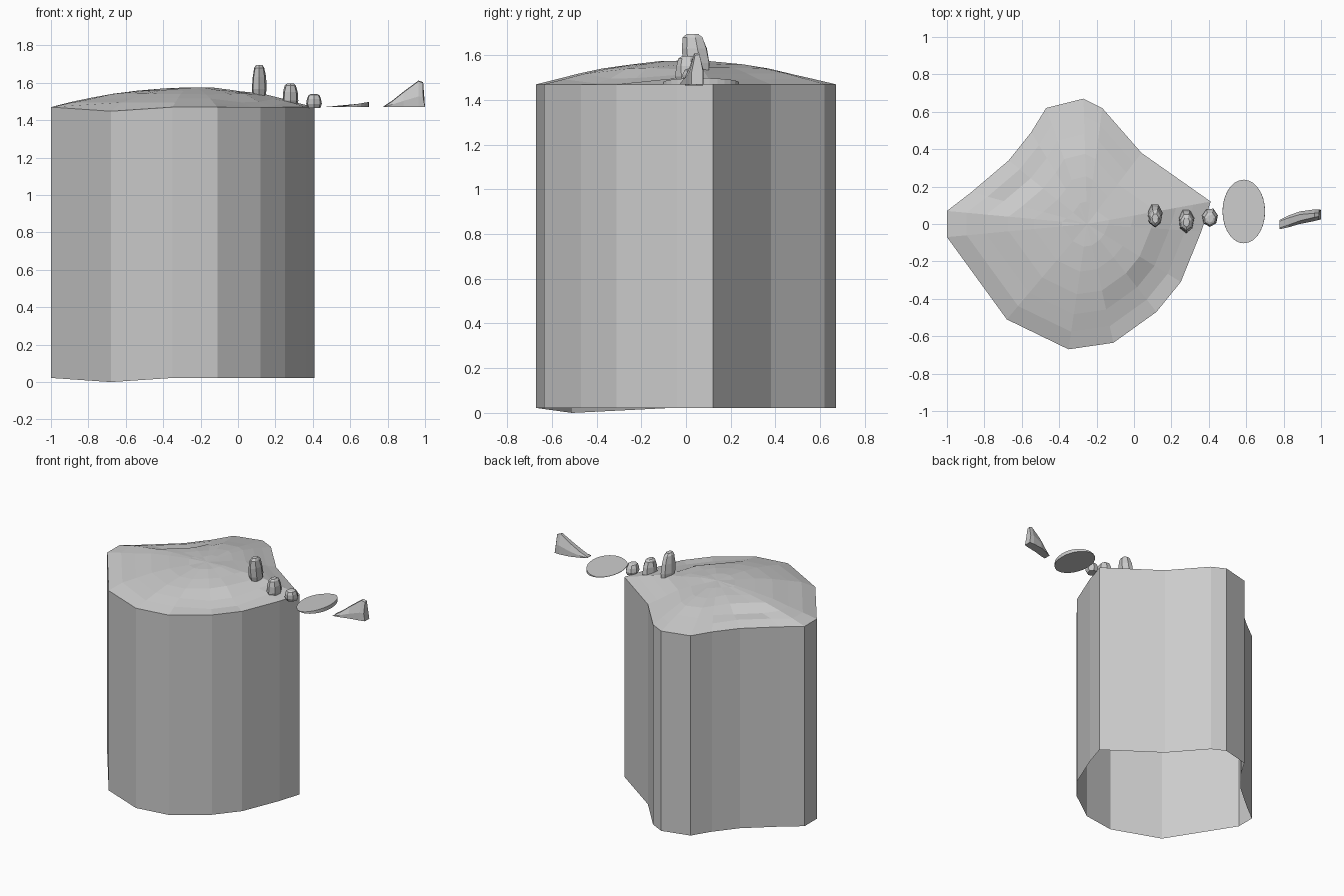
import bpy, bmesh, random
from math import cos, sin, pi
from mathutils import Vector

if "Cube" in bpy.data.objects:
    bpy.data.objects.remove(bpy.data.objects["Cube"])

random.seed(4)
WATER = 1.47


def finish(name, bm, closed=True):
    if closed:
        bmesh.ops.recalc_face_normals(bm, faces=bm.faces)
    me = bpy.data.meshes.new(name)
    bm.to_mesh(me)
    bm.free()
    ob = bpy.data.objects.new(name, me)
    bpy.context.collection.objects.link(ob)
    return ob


def loft(bm, rings):
    loops = [[bm.verts.new(p) for p in r] for r in rings]
    for a, b in zip(loops, loops[1:]):
        n = len(a)
        for i in range(n):
            j = (i + 1) % n
            bm.faces.new((a[i], a[j], b[j], b[i]))
    return loops


# Island outline, counter-clockwise from the right tip
outline = [(.41, .12), (.04, .38), (-.17, .62), (-.27, .67), (-.47, .62), (-.55, .49),
           (-.67, .34), (-.87, .17), (-1, .07), (-1, -.07), (-.68, -.51), (-.35, -.67),
           (-.11, -.635), (.12, -.47), (.25, -.31), (.36, -.04)]
centre = Vector((-.25, 0))
rim = [1.47] * len(outline)
rim[10] = 1.448

# Cliff wall, open underneath, carrying straight on into the domed top
profile = [(.86, 1.495), (.72, 1.516), (.56, 1.541), (.38, 1.559), (.18, 1.571)]
rings = [[(x, y, z - 1.448) for (x, y), z in zip(outline, rim)],
         [(x, y, z) for (x, y), z in zip(outline, rim)]]
for k, (t, z) in enumerate(profile):
    ring = []
    for i, p in enumerate(outline):
        q = centre.lerp(Vector(p), t)
        h = z + random.uniform(-.004, .004)
        if i in (13, 14) and k < 2:      # eroded bank on the front right
            h -= .018
        if i in (6, 7) and k == 1:       # small gully on the back left
            h -= .014
        ring.append((q.x, q.y, h))
    rings.append(ring)
bm = bmesh.new()
loops = loft(bm, rings)
top = bm.verts.new((centre.x, centre.y, 1.576))
last = loops[-1]
for i in range(len(last)):
    bm.faces.new((last[i], last[(i + 1) % len(last)], top))
finish("island", bm, closed=False)


# Standing stones: faceted columns narrowing at the top
def stone(name, x0, x1, y0, y1, z0, z1, lean):
    cx, cy, rx, ry = (x0 + x1) / 2, (y0 + y1) / 2, (x1 - x0) / 2, (y1 - y0) / 2
    rings = []
    for t, s in ((0, .8), (.3, 1), (.65, .9), (.92, .7), (1, .4)):
        rings.append([(cx + rx * s * cos(a) * random.uniform(.9, 1),
                       cy + lean * (t - .3) + ry * s * sin(a) * random.uniform(.9, 1),
                       z0 + (z1 - z0) * t)
                      for a in (2 * pi * (i + .25) / 7 for i in range(7))])
    bm = bmesh.new()
    loops = loft(bm, rings)
    bm.faces.new(loops[0][::-1])
    bm.faces.new(loops[-1])
    finish(name, bm)


stone("tall_stone", .07, .157, -.02, .115, 1.51, 1.695, -.025)
stone("middle_stone", .235, .325, -.05, .085, 1.465, 1.597, -.01)
stone("small_stone", .36, .452, -.018, .088, 1.465, 1.54, -.01)

# Low oval rock barely rising above the water line
bm = bmesh.new()
oval = [(.587 + .114 * cos(a), .067 + .17 * sin(a)) for a in (2 * pi * i / 28 for i in range(28))]
loops = loft(bm, [[(x, y, WATER) for x, y in oval],
                  [(x * .995 + .003, y, WATER + .002 + max(0, x - .55) * .17) for x, y in oval]])
bm.faces.new(loops[0][::-1])
bm.faces.new(loops[1])
finish("oval_rock", bm)

# Far rock: wedge rising to a blunt end on the right
bm = bmesh.new()
sections = [(.778, -.028, .022, 1.474, .7), (.825, -.018, .045, 1.505, .6),
            (.885, .0, .067, 1.553, .5), (.965, .016, .078, 1.612, .35),
            (.99, .025, .076, 1.603, .4)]
rings = []
for x, y0, y1, z, s in sections:
    m, r = (y0 + y1) / 2, (y1 - y0) / 2
    xb = x + (.01 if x > .98 else 0)
    rings.append([(xb, y0, WATER), (xb, y1, WATER), (x, y1, WATER + (z - WATER) * .45),
                  (x, m + r * s, z), (x, m - r * s, z - .004),
                  (x, y0, WATER + (z - WATER) * .4)])
loops = loft(bm, rings)
bm.faces.new(loops[0])
bm.faces.new(loops[-1])
finish("far_rock", bm)
